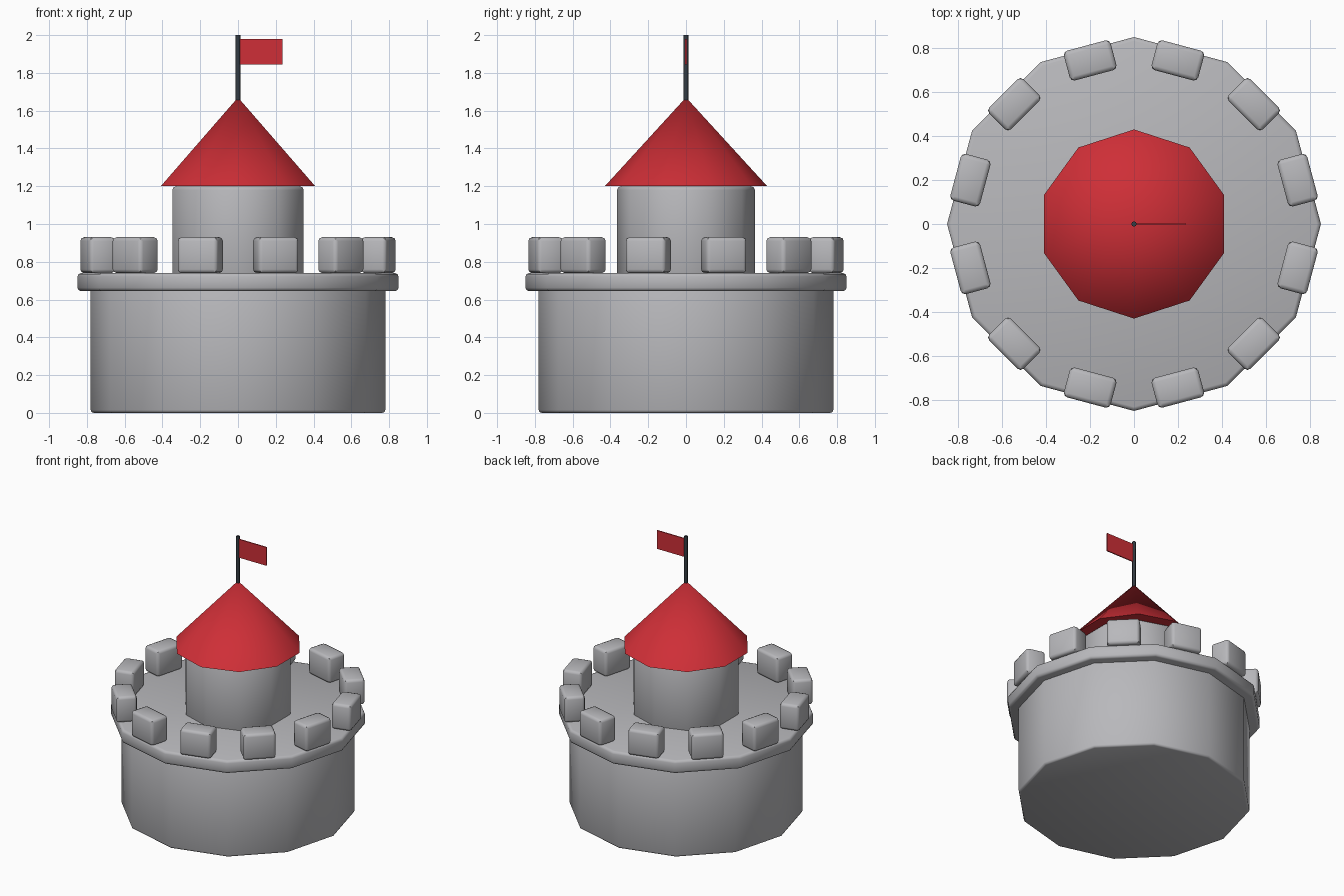
import bpy
from math import radians, cos, sin, pi

cube = bpy.data.objects.get("Cube")
if cube:
    bpy.data.objects.remove(cube, do_unlink=True)


def material(name, colour):
    m = bpy.data.materials.new(name)
    m.use_nodes = True
    m.diffuse_color = (*colour, 1)
    m.node_tree.nodes["Principled BSDF"].inputs["Base Color"].default_value = (*colour, 1)
    return m


STONE = material("grey stone", (0.48, 0.48, 0.50))
RED = material("red", (0.62, 0.028, 0.038))
IRON = material("dark iron", (0.035, 0.045, 0.055))


def finish(name, mat, bevel=0.0):
    """Name and colour the new object, soften its rims and shade it smooth."""
    ob = bpy.context.object
    ob.name = name
    ob.data.materials.append(mat)
    if bevel:
        mod = ob.modifiers.new("soft rims", "BEVEL")
        mod.width = bevel
        mod.segments = 2
        mod.limit_method = "ANGLE"
        mod.angle_limit = radians(50)
        bpy.ops.object.modifier_apply(modifier=mod.name)
    bpy.ops.object.shade_smooth_by_angle(angle=radians(46))
    return ob


def drum(name, sides, radius, z0, z1, mat, bevel=0.0):
    bpy.ops.mesh.primitive_cylinder_add(vertices=sides, radius=radius, depth=z1 - z0,
                                        location=(0, 0, (z0 + z1) / 2))
    return finish(name, mat, bevel)


def block(name, size, location, angle, mat, bevel=0.0):
    bpy.ops.mesh.primitive_cube_add(size=1, location=location)
    ob = bpy.context.object
    ob.scale = size
    bpy.ops.object.transform_apply(location=False, rotation=False, scale=True)
    ob.rotation_euler.z = angle
    return finish(name, mat, bevel)


# Stone walls
drum("keep_wall", 12, 0.78, 0, 0.66, STONE, 0.015)
drum("parapet_ledge", 12, 0.85, 0.645, 0.74, STONE, 0.018)
drum("turret_wall", 10, 0.365, 0.70, 1.2, STONE, 0.02)

# Ring of battlements, one centred on each side of the ledge
for i in range(12):
    a = (i + 0.5) * pi / 6
    block(f"battlement_{i + 1}", (0.14, 0.22, 0.19),
          (0.77 * cos(a), 0.77 * sin(a), 0.835), a, STONE, 0.02)

# Pointed roof
bpy.ops.mesh.primitive_cone_add(vertices=10, radius1=0.43, radius2=0, depth=0.47,
                                location=(0, 0, 1.435))
finish("roof", RED)

# Flag and its pole
drum("flag_pole", 8, 0.012, 1.6, 2.0, IRON)
block("flag", (0.23, 0.008, 0.135), (0.12, 0, 1.912), 0, RED)
